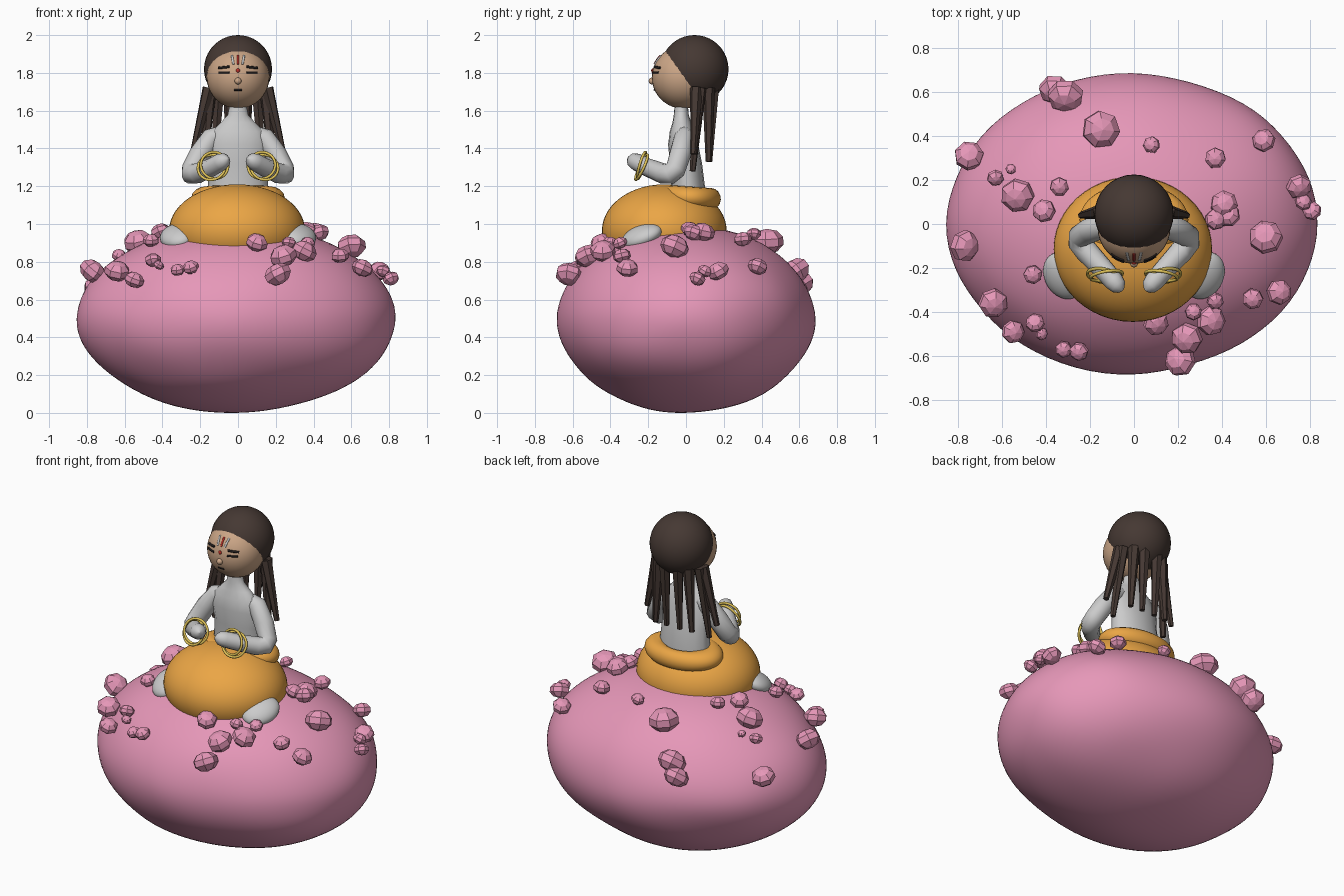
import bpy, math, random
from mathutils import Vector, noise

if "Cube" in bpy.data.objects:
    bpy.data.objects.remove(bpy.data.objects["Cube"])

random.seed(4)


def material(name, rgb):
    m = bpy.data.materials.new(name)
    m.diffuse_color = (*rgb, 1)
    m.use_nodes = True
    m.node_tree.nodes["Principled BSDF"].inputs["Base Color"].default_value = m.diffuse_color
    return m


PINK = material("pink", (0.79, 0.31, 0.48))
ORANGE = material("orange", (0.83, 0.38, 0.06))
HAIR = material("dark_brown", (0.06, 0.04, 0.033))
SKIN = material("skin", (0.60, 0.38, 0.24))
GOLD = material("gold", (0.75, 0.55, 0.10))
BLACK = material("black", (0.015, 0.012, 0.012))
RED = material("red", (0.5, 0.03, 0.02))
WHITE = material("white", (0.85, 0.85, 0.85))


def finish(name, mat=None, smooth=True):
    o = bpy.context.object
    o.name = name
    if mat:
        o.data.materials.append(mat)
    if smooth:
        bpy.ops.object.shade_smooth()
    return o


def ball(name, loc, radii, mat=None, rot=(0, 0, 0), seg=32, rings=20, smooth=True):
    bpy.ops.mesh.primitive_uv_sphere_add(segments=seg, ring_count=rings, radius=1, location=loc, rotation=rot)
    bpy.context.object.scale = radii
    return finish(name, mat, smooth)


def tube(name, points, mat=None, sides=2, smooth=True):
    """Tapered tube through (x, y, z, radius) points."""
    c = bpy.data.curves.new(name, 'CURVE')
    c.dimensions = '3D'
    c.bevel_depth = 1
    c.bevel_resolution = sides
    c.use_fill_caps = True
    s = c.splines.new('POLY')
    s.points.add(len(points) - 1)
    for p, (x, y, z, r) in zip(s.points, points):
        p.co = (x, y, z, 1)
        p.radius = r
    o = bpy.data.objects.new(name, c)
    bpy.context.collection.objects.link(o)
    bpy.ops.object.select_all(action='DESELECT')
    o.select_set(True)
    bpy.context.view_layer.objects.active = o
    bpy.ops.object.convert(target='MESH')
    finish(name, mat, False)
    if smooth:
        bpy.ops.object.shade_smooth_by_angle(angle=math.radians(50))


# boulder: squashed sphere with gentle lumps
bpy.ops.mesh.primitive_ico_sphere_add(subdivisions=5, radius=1)
rock = finish("boulder", PINK)
for v in rock.data.vertices:
    k = 1 + 0.025 * noise.noise(v.co * 1.6 + Vector((3, 1, 7)))
    v.co = Vector((v.co.x * 0.84 - 0.006, v.co.y * 0.68, v.co.z * 0.495)) * k
low = min(v.co.z for v in rock.data.vertices)
for v in rock.data.vertices:
    v.co.z -= low

# pebbles scattered over the upper half: x, y, radius
PEBBLES = [
    (-.36, .61, .075), (-.31, .58, .085), (-.15, .43, .09), (.08, .36, .04), (.59, .38, .055),
    (-.75, .31, .07), (-.63, .21, .04), (-.56, .25, .025), (.37, .30, .05), (-.53, .13, .08),
    (-.41, .06, .055), (-.34, .17, .045), (.75, .17, .06), (.81, .06, .045), (.41, .09, .065),
    (.37, .02, .05), (.43, .04, .055), (.60, -.06, .08), (-.77, -.10, .075), (-.64, -.36, .07),
    (-.55, -.49, .055), (-.46, -.23, .045), (-.45, -.45, .045), (-.42, -.50, .03),
    (-.32, -.57, .04), (-.25, -.58, .045), (.10, -.45, .06), (.24, -.52, .075), (.21, -.62, .075),
    (.35, -.44, .07), (.27, -.40, .04), (.37, -.35, .04), (.54, -.34, .05), (.66, -.31, .06),
    (.77, .10, .04)]
for i, (x, y, r) in enumerate(PEBBLES):
    z = 0.5 + 0.52 * math.sqrt(max(0.04, 1 - (x / .89) ** 2 - (y / .72) ** 2))
    tilt = (-y * 0.7 + random.uniform(-.2, .2), x * 0.7 + random.uniform(-.2, .2), random.uniform(0, 6))
    ball(f"pebble_{i}", (x, y, z), (r, r, r * 0.75), PINK, tilt, 7, 5, False)

# robe over the crossed legs, with a rolled waist at the back
ball("robe", (-.005, -.115, .965), (.36, .33, .245), ORANGE, seg=48, rings=28)
bpy.ops.mesh.primitive_torus_add(location=(0, .02, 1.14), rotation=(math.radians(-4), 0, 0),
                                 major_radius=.125, minor_radius=.058, major_segments=48, minor_segments=16)
bpy.context.object.scale = (1.35, .9, 1.0)
finish("waist_roll", ORANGE)

# torso: lofted rings of (z, half width, half depth, centre y)
RINGS = [(1.12, .15, .09, .01), (1.20, .16, .09, .01), (1.32, .15, .085, 0), (1.42, .165, .08, -.015),
         (1.49, .14, .066, -.02), (1.535, .095, .05, -.022), (1.575, .055, .04, -.025),
         (1.62, .046, .036, -.025), (1.70, .045, .036, -.02)]
N = 16
verts = [(w * math.cos(a), cy + d * math.sin(a), z) for z, w, d, cy in RINGS
         for a in (2 * math.pi * j / N for j in range(N))]
faces = [(i * N + j, i * N + (j + 1) % N, (i + 1) * N + (j + 1) % N, (i + 1) * N + j)
         for i in range(len(RINGS) - 1) for j in range(N)]
faces += [tuple(reversed(range(N))), tuple(range(len(verts) - N, len(verts)))]
me = bpy.data.meshes.new("torso")
me.from_pydata(verts, [], faces)
torso = bpy.data.objects.new("torso", me)
bpy.context.collection.objects.link(torso)
bpy.context.view_layer.objects.active = torso
bpy.ops.object.select_all(action='DESELECT')
torso.select_set(True)
bpy.ops.object.shade_smooth_by_angle(angle=math.radians(40))

# head and hair cap
FC, FR = Vector((0, -.015, 1.777)), .166
ball("head", FC, (FR,) * 3, SKIN)
ball("hair_cap", (0, .045, 1.82), (.18,) * 3, HAIR)


def on_face(x, z):
    return (x, FC.y - math.sqrt(FR ** 2 - x ** 2 - (z - FC.z) ** 2), z)


def mark(name, a, b, r, mat):
    """Thin raised stroke between two (x, z) points on the face."""
    mid = ((a[0] + b[0]) / 2, (a[1] + b[1]) / 2)
    tube(name, [(*on_face(*p), r) for p in (a, mid, b)], mat)


# face details
ball("nose", on_face(0, 1.757), (.018,) * 3, SKIN, seg=16, rings=10)
ball("forehead_dot", on_face(0, 1.812), (.011, .007, .011), RED, seg=12, rings=8)
mark("mouth", (-.02, 1.71), (.02, 1.71), .005, BLACK)
mark("forehead_stripe_middle", (0, 1.845), (0, 1.892), .006, RED)

for s, side in ((-1, "left"), (1, "right")):
    mark(f"brow_{side}", (s * .045, 1.832), (s * .103, 1.826), .007, BLACK)
    mark(f"eye_{side}", (s * .045, 1.802), (s * .1, 1.802), .006, BLACK)
    mark(f"forehead_stripe_{side}", (s * .024, 1.845), (s * .032, 1.892), .006, WHITE)

    # knee peeking out of the robe
    ball(f"knee_{side}", (s * .32, -.235, .935), (.092, .115, .055), None,
         (math.radians(18), math.radians(s * 22), math.radians(s * -15)))

    # bent arm with sleeve, forearm and rounded hand
    tube(f"arm_{side}", [(s * .09, -.01, 1.48, .04), (s * .14, -.01, 1.455, .055), (s * .20, -.03, 1.37, .058),
                         (s * .243, -.055, 1.29, .056), (s * .245, -.085, 1.265, .056),
                         (s * .215, -.125, 1.268, .054), (s * .14, -.205, 1.30, .048),
                         (s * .09, -.262, 1.328, .046), (s * .07, -.285, 1.339, .038),
                         (s * .058, -.298, 1.345, .02), (s * .053, -.303, 1.348, .004)], None, 4)

    # two loose bangles
    for k, (loc, nrm) in enumerate([((s * .14, -.235, 1.30), (s * .15, -.9, .42)),
                                    ((s * .125, -.235, 1.31), (s * -.15, -.93, .27))]):
        rot = Vector(nrm).to_track_quat('Z', 'Y').to_euler()
        bpy.ops.mesh.primitive_torus_add(location=loc, rotation=rot, major_radius=.073, minor_radius=.0075,
                                         major_segments=32, minor_segments=8)
        finish(f"bangle_{side}_{k}", GOLD)

    # hanging locks: top, bottom
    for k, (a, b) in enumerate([((.155, .055, 1.72), (.24, .04, 1.37)), ((.145, .075, 1.72), (.185, .035, 1.28)),
                                ((.10, .12, 1.72), (.125, .12, 1.33)), ((.045, .145, 1.72), (.045, .125, 1.33))]):
        tube(f"lock_{side}_{k}", [(s * a[0], a[1], a[2], .034), (s * b[0], b[1], b[2], .016)], HAIR, 1)
